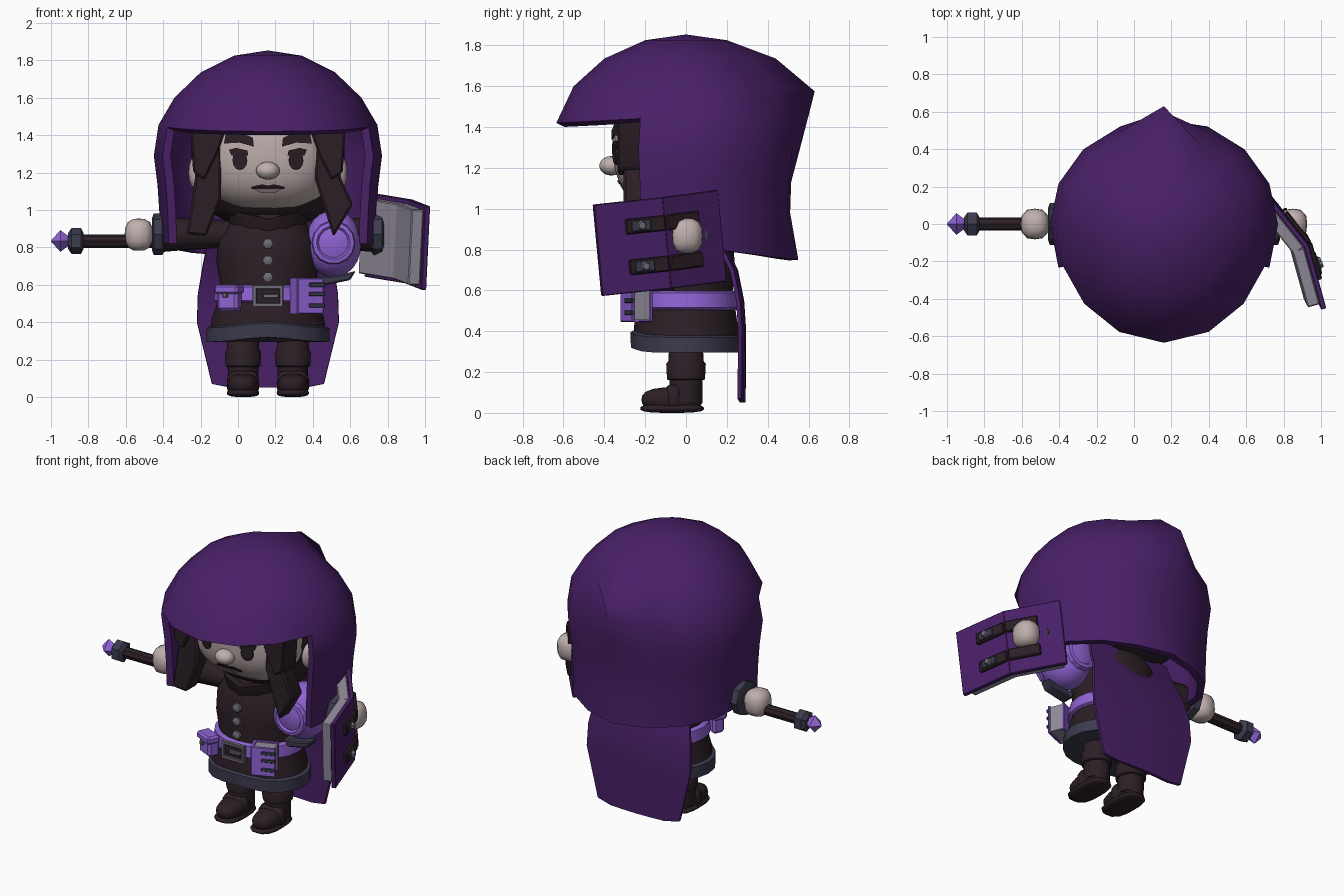
import bpy, bmesh
from math import sin, cos, pi, radians
from mathutils import Matrix

if "Cube" in bpy.data.objects:
    bpy.data.objects.remove(bpy.data.objects["Cube"])

C = 0.16  # body centre line


def material(name, *rgb):
    m = bpy.data.materials.new(name)
    m.use_nodes = True
    m.diffuse_color = (*rgb, 1)
    m.node_tree.nodes["Principled BSDF"].inputs["Base Color"].default_value = (*rgb, 1)
    return m


CLOAK = material("cloak purple", .067, .0145, .137)
DARK = material("dark cloth", .024, .0135, .0185)
VIOLET = material("bright violet", .28, .125, .66)
SLATE = material("slate", .045, .043, .075)
GREY = material("metal grey", .16, .148, .185)
SKIN = material("pale skin", .52, .43, .42)
PAGE = material("paper grey", .29, .265, .33)
LIP = material("lip", .33, .26, .26)


def finish(bm, name, mat, matrix=None, angle=40, thick=0):
    if matrix is not None:
        bm.transform(matrix)
    if not thick:
        bmesh.ops.recalc_face_normals(bm, faces=bm.faces[:])
    me = bpy.data.meshes.new(name)
    bm.to_mesh(me)
    bm.free()
    me.materials.append(mat)
    ob = bpy.data.objects.new(name, me)
    bpy.context.collection.objects.link(ob)
    if thick:
        mod = ob.modifiers.new("thickness", 'SOLIDIFY')
        mod.thickness = thick
        bpy.context.view_layer.objects.active = ob
        bpy.ops.object.modifier_apply(modifier=mod.name)
    for p in ob.data.polygons:
        p.use_smooth = True
    ob.data.set_sharp_from_angle(angle=radians(angle))
    return ob


def box(name, loc, size, mat, bevel=0.0, matrix=Matrix()):
    bm = bmesh.new()
    bmesh.ops.create_cube(bm, size=1)
    bm.transform(Matrix.Diagonal((*size, 1)))
    if bevel:
        bmesh.ops.bevel(bm, geom=bm.edges[:], offset=bevel, segments=1, affect='EDGES')
    return finish(bm, name, mat, matrix @ Matrix.Translation(loc), angle=25)


def blob(name, loc, half, mat, n=2.0, seg=16):
    bm = bmesh.new()
    bmesh.ops.create_uvsphere(bm, u_segments=seg, v_segments=seg * 2 // 3, radius=1)
    for v in bm.verts:
        v.co *= sum(abs(c) ** n for c in v.co) ** (-1 / n)
    return finish(bm, name, mat, Matrix.Translation(loc) @ Matrix.Diagonal((*half, 1)), 60)


def loft(name, rings, mat, matrix, seg=16, lift=0.0, angle=40):
    """Stack of elliptical rings (height, rx, ry); lift raises the front middle."""
    bm = bmesh.new()
    loops = []
    for z, rx, ry in rings:
        loops.append([bm.verts.new((rx * cos(a), ry * sin(a), z + lift * max(0, -sin(a)) ** 6))
                      for a in (2 * pi * i / seg for i in range(seg))])
    for lo, hi in zip(loops, loops[1:]):
        for i in range(seg):
            j = (i + 1) % seg
            bm.faces.new((lo[i], lo[j], hi[j], hi[i]))
    bm.faces.new(loops[0][::-1])
    bm.faces.new(loops[-1])
    return finish(bm, name, mat, matrix, angle)


def prism(name, pts, y0, y1, mat, bevel=0.0, shape=None):
    """Outline in x and z, extruded in y; shape moves the finished points."""
    bm = bmesh.new()
    f = bm.faces.new([bm.verts.new((C + x, y0, z)) for x, z in pts])
    ext = bmesh.ops.extrude_face_region(bm, geom=[f])["geom"]
    for v in ext:
        if isinstance(v, bmesh.types.BMVert):
            v.co.y = y1
    if bevel:
        bmesh.ops.bevel(bm, geom=bm.edges[:], offset=bevel, segments=1, affect='EDGES')
    if shape:
        for v in bm.verts:
            shape(v.co)
    return finish(bm, name, mat, angle=30)


def at(x, y, z):
    return Matrix.Translation((x, y, z))


def rot(degrees, axis):
    return Matrix.Rotation(radians(degrees), 4, axis)


def round_rings(pairs):
    return [(z, r, r) for z, r in pairs]


# Hood: sixteen columns, open at the front below the brim, pointed at the back
rows = [(1.825, .18, .20, .20), (1.735, .36, .40, .44), (1.6, .50, .55, .63), (1.455, .585, .635, .60),
        (1.29, .61, 0, .557), (1.13, .59, 0, .515), (.98, .58, 0, .51), (.82, .575, 0, .55)]
bm = bmesh.new()
crown = bm.verts.new((C, 0, 1.853))
grid = []
for k, (z, r, front, back) in enumerate(rows):
    ring = []
    for i in range(16):
        a = 2 * pi * i / 16
        rad = back if i == 4 else r
        if front and 9 < i < 15:
            rad += (front - r) * max(0, -sin(a)) ** 3
        y = rad * sin(a) * (.925 if i in (1, 2, 3, 5, 6, 7) else 1)
        drop = (.025 if k == 2 and i == 4 else 0) + (.07 * max(0, sin(a)) if k == 7 else 0)
        if k == 3:
            drop += .035 * max(0, -sin(a))
        ring.append(bm.verts.new((C + rad * cos(a), y, z - drop)))
    grid.append(ring)
for i in range(16):
    j = (i + 1) % 16
    bm.faces.new((crown, grid[0][i], grid[0][j]))
    for k in range(7):
        if k < 3 or not 9 <= i < 15:
            bm.faces.new((grid[k][i], grid[k + 1][i], grid[k + 1][j], grid[k][j]))
bmesh.ops.delete(bm, geom=[v for v in bm.verts if not v.link_faces], context='VERTS')
finish(bm, "hood", CLOAK, angle=65, thick=.045)

# Cape hanging down the back
bm = bmesh.new()
grid = []
for z, y, w in [(.95, .16, .3), (.8, .205, .33), (.7, .255, .35), (.55, .285, .375), (.4, .295, .38), (.07, .292, .3)]:
    grid.append([bm.verts.new((C + w * t / 3, y - .02 * (t / 3) ** 2, z - (.02 if z < .1 and abs(t) < 3 else 0)))
                 for t in range(-3, 4)])
for a, b in zip(grid, grid[1:]):
    for i in range(6):
        bm.faces.new((a[i], a[i + 1], b[i + 1], b[i]))
finish(bm, "cape", CLOAK, thick=.02)

# Head, ears and hair
HX, HY, HZ, HC, HN = .38, .36, .335, 1.32, 2.6
blob("head", (C, 0, HC), (HX, HY, HZ), SKIN, HN, 32)
blob("hair_cap", (C, .09, 1.33), (.41, .36, .43), DARK, 2.6, 20)
blob("nose", (C, -.365, 1.21), (.064, .06, .048), SKIN, 2, 12)


def face_y(x, z):
    t = 1 - abs((x - C) / HX) ** HN - abs((z - HC) / HZ) ** HN
    return -HY * max(t, 0) ** (1 / HN)


def hug(co):
    co.y = face_y(co.x, co.z) + (-.008 if co.y < 0 else .001)


def plate(name, pts, mat):
    prism(name, pts, -1, 1, mat, shape=hug)


for s, side in ((-1, "right"), (1, "left")):
    blob(side + "_ear", (C + s * .385, -.03, 1.2), (.04, .06, .09), SKIN, 2, 12)
    plate(side + "_eye", [(s * (.15 + .04 * cos(i * pi / 6)), 1.265 + .052 * sin(i * pi / 6)) for i in range(12)], DARK)
    plate(side + "_eyelid", [(s * x, z) for x, z in [(.105, 1.29), (.11, 1.318), (.17, 1.332), (.208, 1.322), (.195, 1.29)]], DARK)
    plate(side + "_brow", [(s * x, z) for x, z in
                           [(.075, 1.338), (.08, 1.385), (.15, 1.418), (.225, 1.41), (.235, 1.355), (.15, 1.36)]], DARK)
    prism(side + "_hair_top", [(s * x, z) for x, z in [(.2, 1.52), (.225, 1.43), (.27, 1.3), (.34, 1.16), (.4, 1.2), (.42, 1.52)]],
          -.335, -.18, DARK, .01)
plate("mouth", [(-.088, 1.112), (-.088, 1.124), (-.03, 1.137), (0, 1.13), (.03, 1.137), (.088, 1.124), (.088, 1.112)], DARK)
plate("lower_lip", [(-.075, 1.111), (.075, 1.111), (.035, 1.09), (-.035, 1.09)], LIP)
prism("right_hair_lock", [(-.38, 1.42), (-.25, 1.36), (-.25, 1.06), (-.33, .86), (-.435, .87), (-.39, 1.17)],
      -.305, -.19, DARK, .012)
prism("left_hair_lock", [(.38, 1.42), (.26, 1.36), (.25, 1.17), (.35, .855), (.455, 1.03), (.39, 1.17)],
      -.305, -.19, DARK, .012)

# Coat, hem and collar
loft("coat", [(.33, .315, .26), (.42, .30, .255), (.52, .265, .24), (.6, .255, .23), (.72, .275, .24),
              (.84, .27, .23), (.93, .21, .185), (1.0, .17, .15)], DARK, at(C, 0, 0), 20)
loft("coat_hem", [(.295, .30, .24), (.295, .33, .27), (.37, .328, .272), (.383, .30, .25)],
     SLATE, at(C, 0, 0), 20, lift=.025)
loft("collar", [(.89, .2, .18), (.93, .215, .205), (1.0, .235, .22), (1.0, .2, .18)], DARK, at(C, 0, 0), 12, lift=-.05)
for z in (.82, .73, .64):
    loft("button", round_rings([(0, .029), (.025, .029), (.032, .019)]), GREY, at(C, -.225, z) @ rot(90, 'X'), 6)

# Belt with buckle, pouch and little book
loft("belt", [(.505, .272, .247), (.515, .29, .262), (.588, .282, .256), (.598, .262, .24)], VIOLET, at(C, 0, 0), 20)
for x, z, w, h in [(0, .588, .165, .022), (0, .492, .165, .022), (-.072, .54, .022, .115), (.072, .54, .022, .115),
                   (.015, .54, .085, .022)]:
    box("buckle", (C + x, -.272, z), (w, .03, h), GREY, .004)
box("buckle_back", (C, -.262, .54), (.15, .02, .1), DARK)
turn = at(-.045, -.235, .53) @ rot(-25, 'Z')
box("pouch", (0, 0, -.005), (.12, .08, .13), VIOLET, .015, turn)
box("pouch_flap", (0, -.008, .045), (.14, .09, .05), VIOLET, .012, turn)
box("pouch_clasp", (0, -.055, .015), (.028, .02, .028), GREY, .005, turn)
turn = at(.365, -.235, .54) @ rot(22, 'Z')
for y in (-.055, .04):
    box("small_book_cover", (0, y, 0), (.15, .016, .19), VIOLET, .004, turn)
box("small_book_pages", (.005, -.008, 0), (.13, .08, .17), PAGE, 0, turn)
box("small_book_spine", (-.07, -.008, 0), (.016, .1, .19), VIOLET, 0, turn)
for z in (-.05, .01, .06):
    box("small_book_strap", (.035, -.062, z), (.09, .015, .022), SLATE, .003, turn)

# Legs, arms and hands
for s, side in ((-1, "right"), (1, "left")):
    x = C + s * .133
    loft(side + "_boot_shaft", round_rings([(.05, .08), (.16, .082), (.165, .093), (.24, .097), (.255, .086), (.4, .08)]),
         DARK, at(x, 0, 0), 12)
    blob(side + "_foot", (x, -.068, .065), (.08, .15, .06), DARK, 2.6, 16)
    blob(side + "_sole", (x, -.068, .022), (.086, .156, .022), DARK, 3, 16)
    blob(side + "_boot_strap", (x, -.06, .072), (.086, .04, .068), DARK, 4, 12)
    out = at(C, 0, .87) @ rot(s * 90, 'Y')
    loft(side + "_sleeve", round_rings([(.1, .07), (.3, .075), (.45, .085), (.57, .095)]), DARK, out, 12)
    loft(side + "_cuff", round_rings([(.555, .095), (.565, .11), (.61, .112), (.62, .085)]), SLATE, out, 8, angle=25)
    blob(side + "_hand", (C + s * .69, 0, .868), (.076, .082, .086), SKIN, 2.8, 12)

# Wand held in the right hand
along = at(-.45, 0, .834) @ rot(-90, 'Y')
loft("wand_rod", round_rings([(0, .036), (.4, .036)]), DARK, along, 8, angle=25)
loft("wand_cap", round_rings([(.375, .04), (.39, .07), (.44, .07), (.46, .04)]), SLATE, along, 6, angle=20)
loft("wand_gem", round_rings([(.455, .025), (.5, .058), (.55, .002)]), VIOLET, along, 4, angle=10)

# Shoulder guard on the left arm
blob("shoulder_guard", (.51, -.03, .82), (.15, .165, .178), VIOLET, 2.1, 18)
for y, flip in ((-.165, 1), (.1, -1)):
    loft("guard_disc", round_rings([(0, .118), (.03, .112), (.035, .09), (.022, .08), (.034, .04)]), VIOLET,
         at(.51, y, .825) @ rot(flip * 90, 'X'), 14, angle=25)
prism("guard_strap", [(.26, .645), (.38, .65), (.47, .675), (.44, .625), (.29, .595)], -.13, -.05, SLATE, .008)

# Open book on the left hand: two halves hinged at the spine
spine = at(.912, -.1, .832) @ rot(27, 'Z') @ rot(6, 'X')
for s, side in ((-1, "front"), (1, "rear")):
    half = spine @ rot(s * 11.5, 'Z')
    box(side + "_book_cover", (0, s * .172, 0), (.028, .352, .45), CLOAK, .004, half)
    box(side + "_book_pages", (-.047, s * .162, 0), (.066, .315, .405), PAGE, .006, half)
    for z in (-.1, .1):
        box(side + "_book_strap", (.024, s * .1, z), (.024, .2, .075), DARK, .006, half)
        if s < 0:
            box("strap_plate", (.037, -.125, z), (.016, .1, .055), SLATE, .005, half)
            loft("strap_stud", round_rings([(0, .026), (.02, .018)]), GREY,
                 half @ at(.042, -.125, z) @ rot(90, 'Y'), 6)
